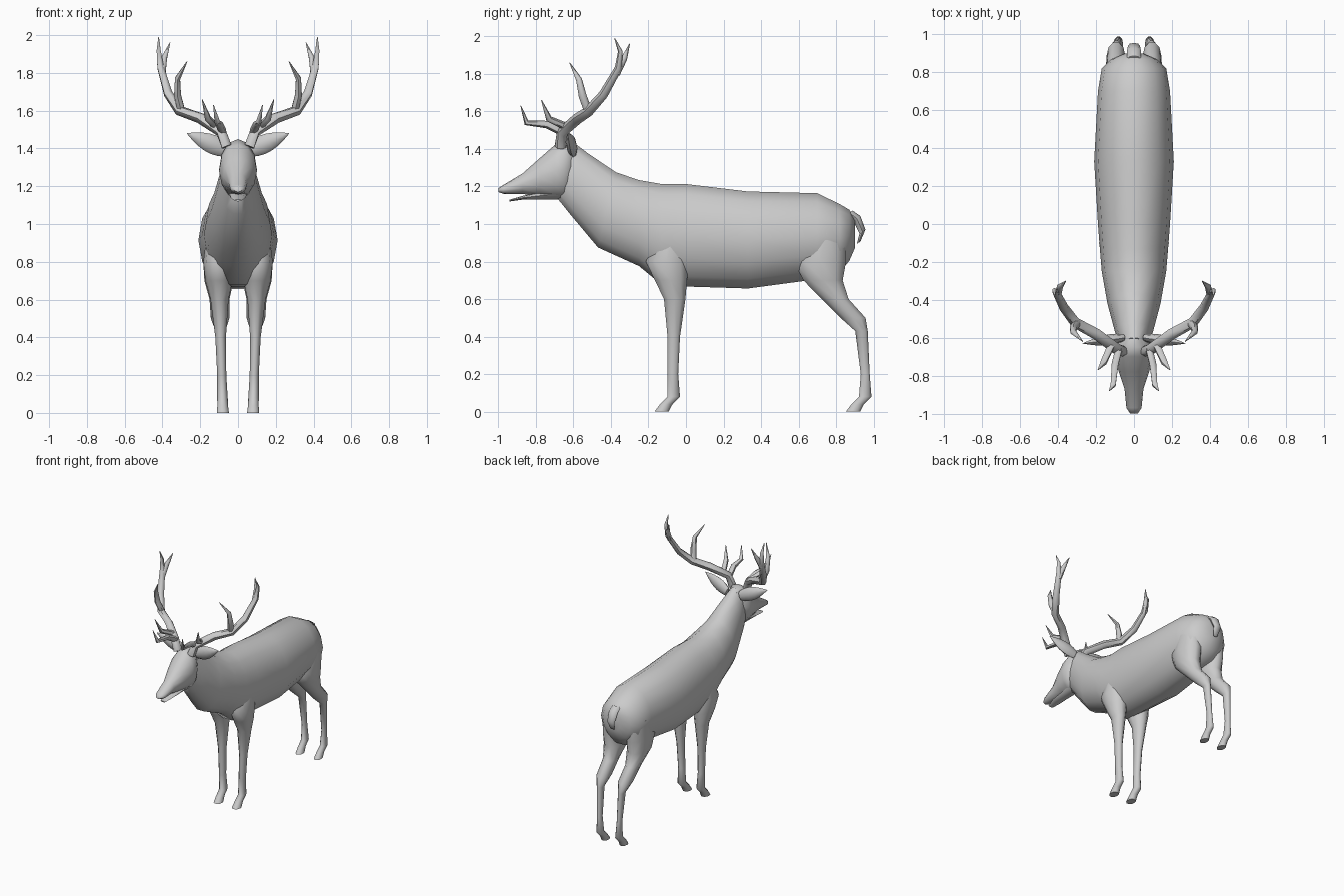
import bpy
import bmesh
from math import cos, sin, pi
from mathutils import Vector

if "Cube" in bpy.data.objects:
    bpy.data.objects.remove(bpy.data.objects["Cube"])

# One plain grey for the whole animal
shade = (0.6, 0.6, 0.6, 1)
grey = bpy.data.materials.new("plain grey")
grey.use_nodes = True
grey.diffuse_color = shade
grey.node_tree.nodes["Principled BSDF"].inputs["Base Color"].default_value = shade


def oval(centre, across, arm, sides):
    """Points around an ellipse with the two given half axes."""
    angles = [2 * pi * i / sides for i in range(sides)]
    return [Vector(centre) + Vector(across) * cos(a) + Vector(arm) * sin(a) for a in angles]


def skin(name, rings, mirrored=False):
    """Join rings of points into a closed, smooth shaded surface."""
    bm = bmesh.new()
    loops = [[bm.verts.new(point) for point in ring] for ring in rings]
    for near, far in zip(loops, loops[1:]):
        for i in range(len(near)):
            bm.faces.new((near[i - 1], near[i], far[i], far[i - 1]))
    bm.faces.new(loops[0])
    bm.faces.new(loops[-1])
    bmesh.ops.recalc_face_normals(bm, faces=bm.faces)
    mesh = bpy.data.meshes.new(name)
    bm.to_mesh(mesh)
    bm.free()
    mesh.materials.append(grey)
    part = bpy.data.objects.new(name, mesh)
    bpy.context.collection.objects.link(part)
    if mirrored:
        mirror = part.modifiers.new("both sides", "MIRROR")
        mirror.use_mirror_merge = False
    bpy.ops.object.select_all(action="DESELECT")
    part.select_set(True)
    bpy.context.view_layer.objects.active = part
    bpy.ops.object.shade_smooth_by_angle(angle=pi / 3)


def trunk(name, sections, sides=12, neck_lean=0.0):
    """Upright ovals along the spine: y, bottom z, top z, half width.
    Neck sections lean so that the throat lies ahead of the nape."""
    rings = []
    for y, low, high, half in sections:
        lean = neck_lean if y < -0.3 else 0
        arm = (0, lean / 2, (high - low) / 2)
        rings.append(oval((0, y - lean / 2, (low + high) / 2), (half, 0, 0), arm, sides))
    skin(name, rings)


def leg(name, sections, flatness, sides=10):
    """Level ovals down a leg: z, front y, back y. Legs spread a little upwards."""
    rings = []
    for z, front, back in sections:
        depth = (back - front) / 2
        half = min(0.08, depth * flatness)
        centre = (0.08 + 0.03 * z, (front + back) / 2, z)
        rings.append(oval(centre, (half, 0, 0), (0, depth, 0), sides))
    skin(name, rings, mirrored=True)


def horn(name, path, radius, sides=6):
    """Round tube along a path, thinning to a point at its end."""
    points = [Vector(p) for p in path]
    last = len(points) - 1
    rings = []
    for i, point in enumerate(points):
        along = points[min(i + 1, last)] - points[max(i - 1, 0)]
        across = along.cross(Vector((1, 0, 0))).normalized()
        arm = along.normalized().cross(across)
        size = radius * (1 - (i / last) ** 3) + 0.002
        rings.append(oval(point, across * size, arm * size, sides))
    skin(name, rings, mirrored=True)


# Trunk and neck, from rump to nape
trunk("body", [
    (.9, .87, 1.03, .05),
    (.87, .8, 1.08, .12),
    (.82, .74, 1.11, .17),
    (.7, .7, 1.17, .19),
    (.33, .65, 1.18, .21),
    (0, .66, 1.22, .19),
    (-.13, .67, 1.22, .18),
    (-.25, .77, 1.24, .17),
    (-.37, .87, 1.28, .14),
    (-.52, 1.05, 1.38, .1),
    (-.6, 1.15, 1.44, .07),
], sides=14, neck_lean=0.1)

# Head and upper muzzle
trunk("head", [
    (-.59, 1.2, 1.43, .06),
    (-.65, 1.13, 1.45, .1),
    (-.7, 1.14, 1.42, .1),
    (-.78, 1.15, 1.35, .08),
    (-.87, 1.16, 1.27, .05),
    (-.97, 1.16, 1.21, .04),
    (-1, 1.17, 1.19, .02),
])

# Lower jaw, slightly open
trunk("lower_jaw", [
    (-.66, 1.13, 1.2, .05),
    (-.87, 1.13, 1.15, .04),
    (-.94, 1.12, 1.13, .02),
], sides=8)

# Front legs, from shoulder to hoof
leg("front_leg", [
    (.95, -.14, 0),
    (.8, -.22, .02),
    (.7, -.17, .01),
    (.6, -.12, 0),
    (.4, -.1, -.03),
    (.2, -.1, -.04),
    (.08, -.1, -.03),
    (.04, -.14, -.07),
    (0, -.17, -.09),
], flatness=0.8)

# Hind legs, from thigh through hock to hoof
leg("hind_leg", [
    (.95, .65, .85),
    (.8, .57, .86),
    (.7, .62, .84),
    (.6, .72, .87),
    (.5, .82, .96),
    (.43, .9, .97),
    (.2, .93, .98),
    (.08, .92, .99),
    (.04, .88, .95),
    (0, .85, .93),
], flatness=0.7)

# Short hanging tail, wide and flat
tail_path = [Vector(p) for p in ((0, .87, 1.06), (0, .91, 1.03), (0, .94, .96), (0, .92, .9))]
tail_rings = []
for i, point in enumerate(tail_path):
    size = 0.035 * cos(i / 2 - 0.4) + 0.003
    tail_rings.append(oval(point, (size, 0, 0), (0, size / 2, size / 3), sides=8))
skin("tail", tail_rings)

# Leaf shaped ears, widest a third of the way out
ear_root, ear_tip = Vector((.06, -.6, 1.39)), Vector((.27, -.63, 1.48))
ear_rings = []
for step in range(7):
    share = step / 6
    size = 0.045 * sin(pi * (1 + 3 * share) / 4) + 0.002
    centre = ear_root.lerp(ear_tip, share)
    ear_rings.append(oval(centre, (0, size * 0.6, 0), (-size * 0.4, 0, size), sides=8))
skin("ear", ear_rings, mirrored=True)

# Antlers: a sweeping main beam, then its tines
horn("antler_beam", [
    (.06, -.67, 1.41),
    (.09, -.66, 1.49),
    (.2, -.58, 1.56),
    (.31, -.52, 1.6),
    (.37, -.44, 1.69),
    (.41, -.36, 1.83),
    (.42, -.35, 1.92),
    (.42, -.38, 1.99),
], radius=0.028)
horn("antler_top_tine", [
    (.4, -.37, 1.8),
    (.39, -.33, 1.88),
    (.36, -.3, 1.96),
], radius=0.017)
horn("antler_middle_tine", [
    (.3, -.52, 1.6),
    (.32, -.55, 1.68),
    (.32, -.57, 1.77),
    (.27, -.62, 1.86),
], radius=0.02)
horn("antler_brow_tine", [
    (.08, -.66, 1.49),
    (.1, -.74, 1.53),
    (.11, -.85, 1.54),
    (.13, -.88, 1.63),
], radius=0.019)
horn("antler_second_tine", [
    (.12, -.64, 1.52),
    (.16, -.73, 1.56),
    (.19, -.77, 1.66),
], radius=0.018)
